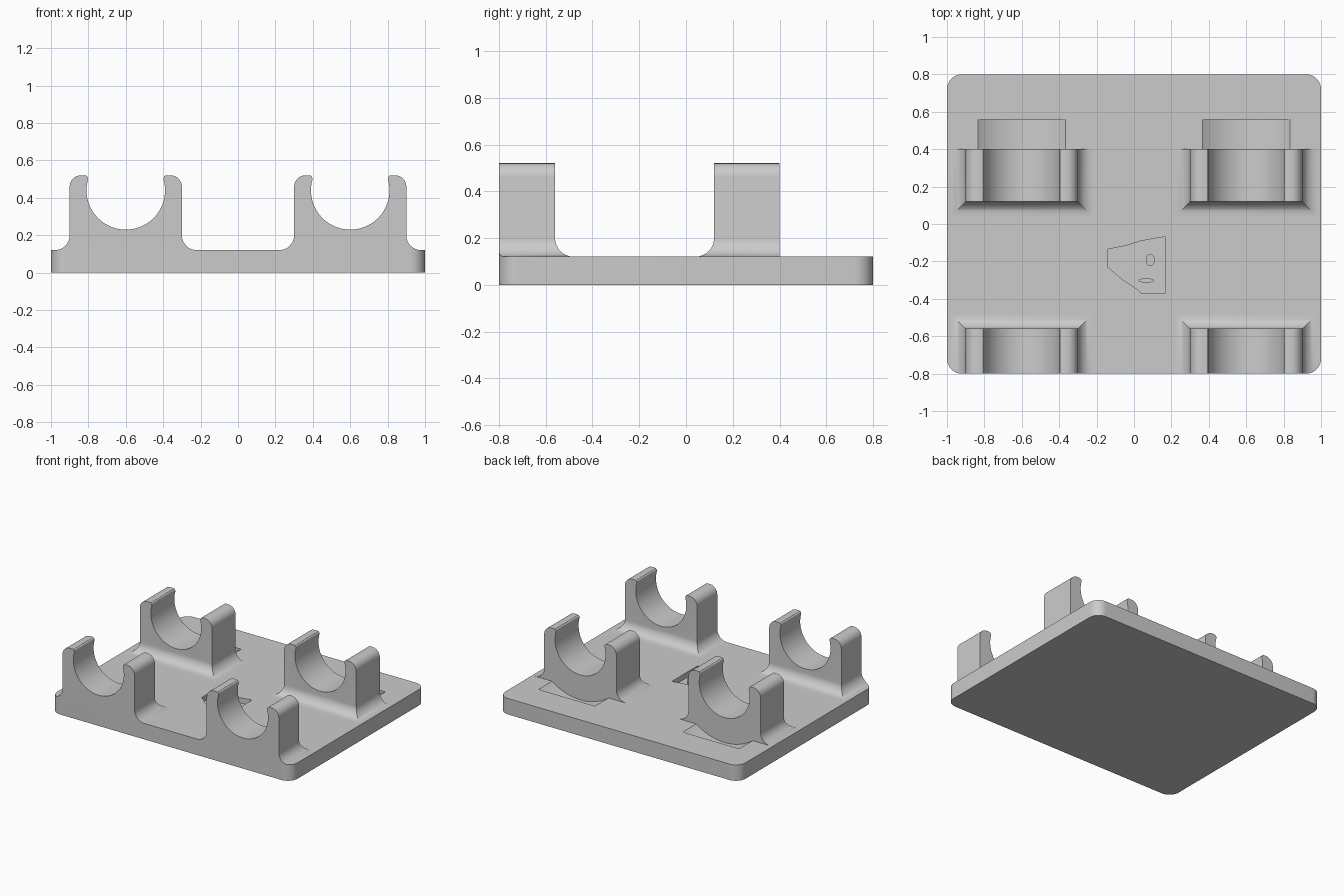
import bpy, bmesh
from math import sin, cos, pi, radians, asin, sqrt
from mathutils import Vector

cube = bpy.data.objects.get("Cube")
if cube:
    bpy.data.objects.remove(cube, do_unlink=True)

TOP = 0.12          # plate thickness
FILLET = 0.08       # radius at the foot of each clip
BORE_R, BORE_Z = 0.21, 0.44

grey = bpy.data.materials.new("plain grey")
grey.use_nodes = True
grey.diffuse_color = (0.6, 0.6, 0.6, 1)
grey.node_tree.nodes["Principled BSDF"].inputs["Base Color"].default_value = (0.6, 0.6, 0.6, 1)


def loft(name, rings):
    """Closed solid through rings that share a point count."""
    bm = bmesh.new()
    loops = [[bm.verts.new(p) for p in ring] for ring in rings]
    n = len(loops[0])
    for a, b in zip(loops, loops[1:]):
        for i in range(n):
            j = (i + 1) % n
            bm.faces.new((a[i], a[j], b[j], b[i]))
    bm.faces.new(loops[0][::-1])
    bm.faces.new(loops[-1])
    bmesh.ops.recalc_face_normals(bm, faces=bm.faces)
    mesh = bpy.data.meshes.new(name)
    bm.to_mesh(mesh)
    bm.free()
    mesh.materials.append(grey)
    ob = bpy.data.objects.new(name, mesh)
    bpy.context.collection.objects.link(ob)
    return ob


def prism(name, outline, z0, z1):
    return loft(name, [[(x, y, z) for x, y in outline] for z in (z0, z1)])


def arc(cx, cy, r, a0, a1, steps):
    return [(cx + r * cos(radians(a0 + (a1 - a0) * i / steps)),
             cy + r * sin(radians(a0 + (a1 - a0) * i / steps))) for i in range(steps + 1)]


def combine(ob, tool, operation):
    mod = ob.modifiers.new(operation.lower(), 'BOOLEAN')
    mod.operation, mod.solver, mod.object = operation, 'EXACT', tool
    bpy.context.view_layer.objects.active = ob
    bpy.ops.object.modifier_apply(modifier=mod.name)
    bpy.data.objects.remove(tool, do_unlink=True)


def smooth(ob):
    bpy.ops.object.select_all(action='DESELECT')
    ob.select_set(True)
    bpy.context.view_layer.objects.active = ob
    bpy.ops.object.shade_smooth_by_angle(angle=radians(30))


# Plate outline with rounded corners
outline = []
for k, (sx, sy) in enumerate([(1, 1), (-1, 1), (-1, -1), (1, -1)]):
    outline += arc(sx * 0.92, sy * 0.72, 0.08, 90 * k, 90 * k + 90, 12)
plate = prism("base_plate", outline, 0, TOP)

# Shallow curved troughs behind the rear clips
TROUGH_R = 0.397
for sx in (-1, 1):
    circle = arc(sx * 0.6, BORE_Z, TROUGH_R, 0, 360, 96)[:-1]
    combine(plate, loft("trough_cutter", [[(x, y, z) for x, z in circle] for y in (0.4, 0.56)]),
            'DIFFERENCE')

# Angular pocket in the plate with two small islands left standing
pocket = [(-0.14, -0.135), (-0.04, -0.115), (0.04, -0.09), (0.165, -0.068),
          (0.165, -0.372), (0.04, -0.372), (0.02, -0.35), (-0.07, -0.29), (-0.14, -0.23)]
FLOOR = 0.08
combine(plate, prism("pocket_cutter", pocket, FLOOR, 0.2), 'DIFFERENCE')
smooth(plate)
for name, cx, cy, rx, ry in (("upright_island", 0.087, -0.192, 0.024, 0.033),
                             ("flat_island", 0.066, -0.302, 0.042, 0.012)):
    oval = [(cx + rx * x, cy + ry * y) for x, y in arc(0, 0, 1, 0, 360, 24)[:-1]]
    smooth(prism(name, oval, FLOOR, TOP))

# Clip profile: half an arm, the bore, then the mirrored arm
tip = asin(0.06 / BORE_R)
arm = [(0.3, TOP)] + arc(0.24, 0.46, 0.06, 0, 90, 8)
arm += [(0.222, 0.52), (0.211, 0.518), (0.204, 0.511)]
bore = arc(0, BORE_Z, BORE_R, tip * 180 / pi, -180 - tip * 180 / pi, 64)
profile = arm + bore + [(-x, z) for x, z in reversed(arm)]


def clip(name, cx, y0, y1, front_foot, back_foot):
    body = loft(name, [[(cx + x, y, z) for x, z in profile] for y in (y0, y1)])
    # Flared foot with mitred corners, flush on one end
    rings = []
    for i in range(13):
        a = pi / 2 * i / 12
        d = FILLET * (1 - sin(a))
        z = TOP + FILLET * (1 - cos(a))
        xa, xb = cx - 0.3 - d, cx + 0.3 + d
        ya, yb = y0 - d * front_foot, y1 + d * back_foot
        rings.append([(xa, ya, z), (xb, ya, z), (xb, yb, z), (xa, yb, z)])
    combine(body, loft("foot", rings), 'UNION')
    # Keep the foot inside the rounded plate corner
    combine(body, prism("corner_trim", outline, 0, 1), 'INTERSECT')
    smooth(body)


for side, sx in (("right", -1), ("left", 1)):
    clip("front_clip_" + side, sx * 0.6, -0.8, -0.56, 0, 1)
    clip("rear_clip_" + side, sx * 0.6, 0.12, 0.4, 1, 0)
